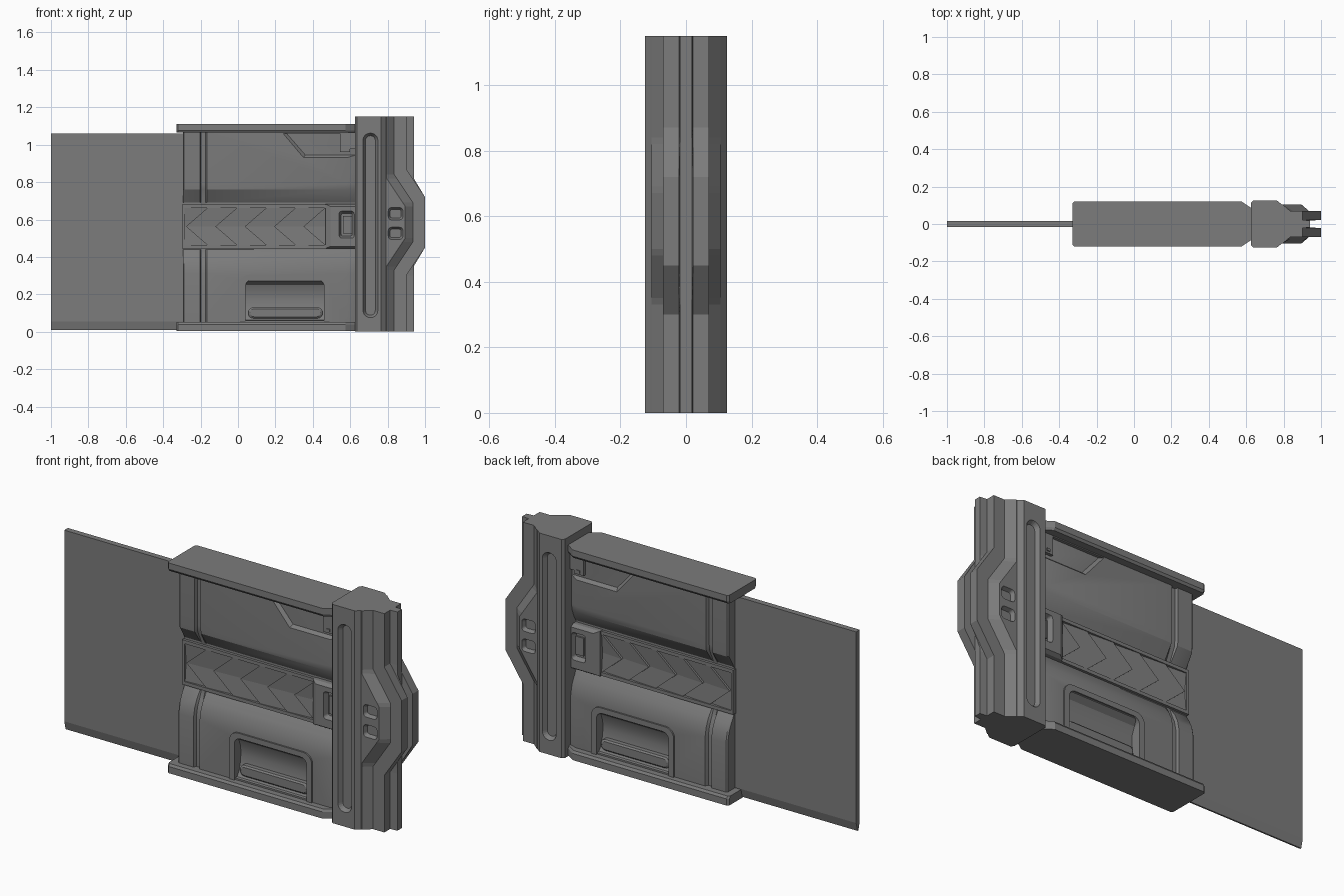
import bpy, bmesh, math

cube = bpy.data.objects.get("Cube")
if cube:
    bpy.data.objects.remove(cube, do_unlink=True)

GREY = (0.2, 0.2, 0.2, 1)
mat = bpy.data.materials.new("gunmetal_grey")
mat.use_nodes = True
mat.diffuse_color = GREY
mat.node_tree.nodes["Principled BSDF"].inputs["Base Color"].default_value = GREY


def loft(name, rings):
    """Closed solid through rings that share one point count."""
    bm = bmesh.new()
    loops = [[bm.verts.new(p) for p in ring] for ring in rings]
    n = len(loops[0])
    for a, b in zip(loops, loops[1:]):
        for i in range(n):
            j = (i + 1) % n
            bm.faces.new((a[i], a[j], b[j], b[i]))
    bm.faces.new(loops[0])
    bm.faces.new(loops[-1])
    bmesh.ops.recalc_face_normals(bm, faces=bm.faces)
    mesh = bpy.data.meshes.new(name)
    bm.to_mesh(mesh)
    bm.free()
    mesh.materials.append(mat)
    ob = bpy.data.objects.new(name, mesh)
    bpy.context.collection.objects.link(ob)
    return ob


def rounded(x0, x1, z0, z1, r, seg=5):
    """Rounded rectangle outline in x and z."""
    r = min(r, 0.48 * (x1 - x0), 0.48 * (z1 - z0))
    pts = []
    corners = [(x1 - r, z1 - r), (x0 + r, z1 - r), (x0 + r, z0 + r), (x1 - r, z0 + r)]
    for k, (cx, cz) in enumerate(corners):
        for i in range(seg + 1):
            a = math.pi / 2 * (k + i / seg)
            pts.append((cx + r * math.cos(a), cz + r * math.sin(a)))
    return pts


def at_y(pts, y):
    return [(x, y, z) for x, z in pts]


def plate(name, pts, y0, y1):
    return loft(name, [at_y(pts, y0), at_y(pts, y1)])


def box(name, x0, x1, y0, y1, z0, z1):
    return plate(name, [(x0, z0), (x1, z0), (x1, z1), (x0, z1)], y0, y1)


def recess(x0, x1, z0, z1, r, y_out, depth, slope, s):
    """Cutter whose walls lean in towards the floor."""
    inner = rounded(x0 + slope, x1 - slope, z0 + slope, z1 - slope, r - slope * 0.6)
    outer = rounded(x0, x1, z0, z1, r)
    return loft("cutter", [at_y(inner, s * (y_out - depth)), at_y(outer, s * y_out),
                           at_y(outer, s * (y_out + 0.05))])


def cut(ob, cutters):
    """Subtract each cutter, keeping the solid whole if a cut fails."""
    bpy.context.view_layer.objects.active = ob
    for c in cutters:
        c.hide_render = True
        whole = ob.data.copy()
        mod = ob.modifiers.new("cut", "BOOLEAN")
        mod.operation, mod.solver, mod.object = "DIFFERENCE", "EXACT", c
        bpy.ops.object.modifier_apply(modifier=mod.name)
        if len(ob.data.polygons) < len(whole.polygons):
            ob.data = whole
        bpy.data.objects.remove(c, do_unlink=True)


def both_sides(half):
    return half + [(a, -b) for a, b in reversed(half)]


# Thin sliding slab with a wedge-shaped lower edge
slab = [(-0.015, 1.06), (-0.015, 0.055), (-0.004, 0.01),
        (0.004, 0.01), (0.015, 0.055), (0.015, 1.06)]
loft("sliding_slab", [[(x, y, z) for y, z in slab] for x in (-1, 0)])

# Top and bottom caps
cap = both_sides([(-0.33, 0.11), (-0.32, 0.12), (0.575, 0.12), (0.635, 0.08)])
for name, levels in (("top_cap", [(1.065, 0.93), (1.077, 1), (1.11, 1)]),
                     ("bottom_cap", [(0.005, 1), (0.04, 1), (0.052, 0.93)])):
    loft(name, [[(x, y * k, z) for x, y in cap] for z, k in levels])

# Main housing: waisted section swept along x, with a vertical groove
half = [(1.07, 0.072), (0.79, 0.072), (0.76, 0.07), (0.69, 0.022), (0.44, 0.022),
        (0.40, 0.052), (0.36, 0.07), (0.31, 0.08), (0.03, 0.08)]
section = both_sides(half)
stations = [(-0.295, 0.006), (-0.288, 0), (-0.203, 0), (-0.197, 0.015),
            (-0.175, 0.015), (-0.167, 0), (0.585, 0), (0.64, 0.02)]
housing = loft("housing", [
    [(x, y - math.copysign(d if abs(y) > 0.03 else 0, y), z) for z, y in section]
    for x, d in stations])

scoop = [(0.13, 0.277), (0.078, 0.272), (0.05, 0.25), (0.035, 0.21), (0.033, 0.17),
         (0.037, 0.13), (0.047, 0.09), (0.065, 0.062), (0.13, 0.055)]
cutters = []
for s in (1, -1):
    cutters.append(loft("cutter", [[(x, s * y, z) for y, z in scoop] for x in (0.04, 0.46)]))
    panel = [(0.24, 1.06), (0.35, 0.93), (0.68, 0.93), (0.68, 1.06)]
    floor = [(0.26, 1.06), (0.36, 0.945), (0.68, 0.945), (0.68, 1.06)]
    cutters.append(loft("cutter", [at_y(floor, s * 0.056), at_y(panel, s * 0.073),
                                   at_y(panel, s * 0.14)]))
cut(housing, cutters)

# Details repeated on the front and the back
for s, side in ((-1, "front"), (1, "back")):
    # Arched rim and grip bar of the hand pocket
    arch_out = [p for p in rounded(0.01, 0.49, 0, 0.305, 0.05) if p[1] > 0.1]
    arch_in = [p for p in rounded(0.04, 0.46, 0, 0.277, 0.035) if p[1] > 0.1]
    rim = ([(0.49, 0.045)] + arch_out + [(0.01, 0.045), (0.04, 0.045)]
           + arch_in[::-1] + [(0.46, 0.045)])
    plate(side + "_pocket_rim", rim, s * 0.055, s * 0.088)
    grip = rounded(0.055, 0.452, 0.072, 0.13, 0.025)
    grip_face = rounded(0.065, 0.442, 0.08, 0.122, 0.02)
    loft(side + "_grip_bar", [at_y(grip, s * 0.03), at_y(grip, s * 0.06),
                              at_y(grip_face, s * 0.067)])

    # Strap: frame and chevron ramps
    for z0, z1 in ((0.445, 0.463), (0.662, 0.68)):
        box(side + "_strap_rail", -0.3, 0.47, 0, s * 0.036, z0, z1)
    box(side + "_strap_end", -0.3, -0.286, 0, s * 0.036, 0.445, 0.68)
    zc, rise, run, step = 0.5625, 0.0995, 0.115, 0.157
    for i in range(-1, 5):
        tip = -0.278 + step * i
        for up in (1, -1):
            quad = [(tip, 0), (tip + run, rise), (tip + run + step, rise), (tip + step, 0)]
            ring = []
            for x, z in quad:
                x = min(max(x, -0.288), 0.468)
                slide = (x - tip - run * z / rise) / step
                ring.append((x, s * (0.033 - 0.011 * slide), zc + up * z))
            loft(side + "_chevron", [[(x, s * 0.01, z) for x, y, z in ring], ring])

    # Buckle with a bevelled window
    outer = [(0.468, 0.445), (0.64, 0.445), (0.64, 0.682), (0.468, 0.682)]
    inner = [(0.495, 0.457), (0.64, 0.457), (0.64, 0.67), (0.495, 0.67)]
    buckle = loft(side + "_buckle", [at_y(outer, s * 0.01), at_y(outer, s * 0.045),
                                     at_y(inner, s * 0.063)])
    cut(buckle, [recess(0.54, 0.622, 0.5, 0.645, 0.016, 0.0635, 0.025, 0.012, s)])
    box(side + "_buckle_tongue", 0.562, 0.61, s * 0.025, s * 0.047, 0.525, 0.62)

    # Small latch under the top cap
    latch = [(0.545, 1.07), (0.545, 0.962), (0.6, 0.962), (0.6, 0.978),
             (0.63, 0.978), (0.63, 1.07)]
    plate(side + "_latch", latch, s * 0.03, s * 0.072)
    box(side + "_latch_pin", 0.565, 0.585, s * 0.06, s * 0.077, 0.972, 0.985)

# End post: shifted part of the section bulges out around mid height
post_half = [(0.625, 0.112, 0, 0), (0.637, 0.125, 0, 0), (0.765, 0.125, 0, 0),
             (0.79, 0.105, 0, 0), (0.794, 0.105, 0.1, 0.05), (0.835, 0.07, 0.1, 0.03),
             (0.9, 0.07, 0.1, 0), (0.9, 0.022, 0.1, 0), (0.94, 0.018, 0, 0)]


def bulge(z, off):
    t = (0.285 - off - abs(z - 0.585)) / 0.15
    return min(max(t, 0), 1)


levels = [0.0, 0.3, 0.33, 0.35, 0.45, 0.48, 0.5]
levels += [1.17 - z for z in reversed(levels[1:])] + [1.15]
rings = []
for z in levels:
    pts = [(x + d * bulge(z, o), y) for x, y, d, o in post_half]
    rings.append([(x, y, z) for x, y in both_sides(pts)])
post = loft("end_post", rings)
cutters = []
for s in (1, -1):
    cutters.append(recess(0.668, 0.748, 0.075, 1.062, 0.038, 0.1255, 0.022, 0.014, s))
    for z0 in (0.493, 0.598):
        cutters.append(recess(0.803, 0.882, z0, z0 + 0.066, 0.018, 0.1055, 0.02, 0.01, s))
cut(post, cutters)

# Soft curves on the housing, crisp edges elsewhere
for ob in bpy.context.scene.objects:
    ob.select_set(ob == housing)
bpy.context.view_layer.objects.active = housing
bpy.ops.object.shade_smooth_by_angle(angle=math.radians(28))
